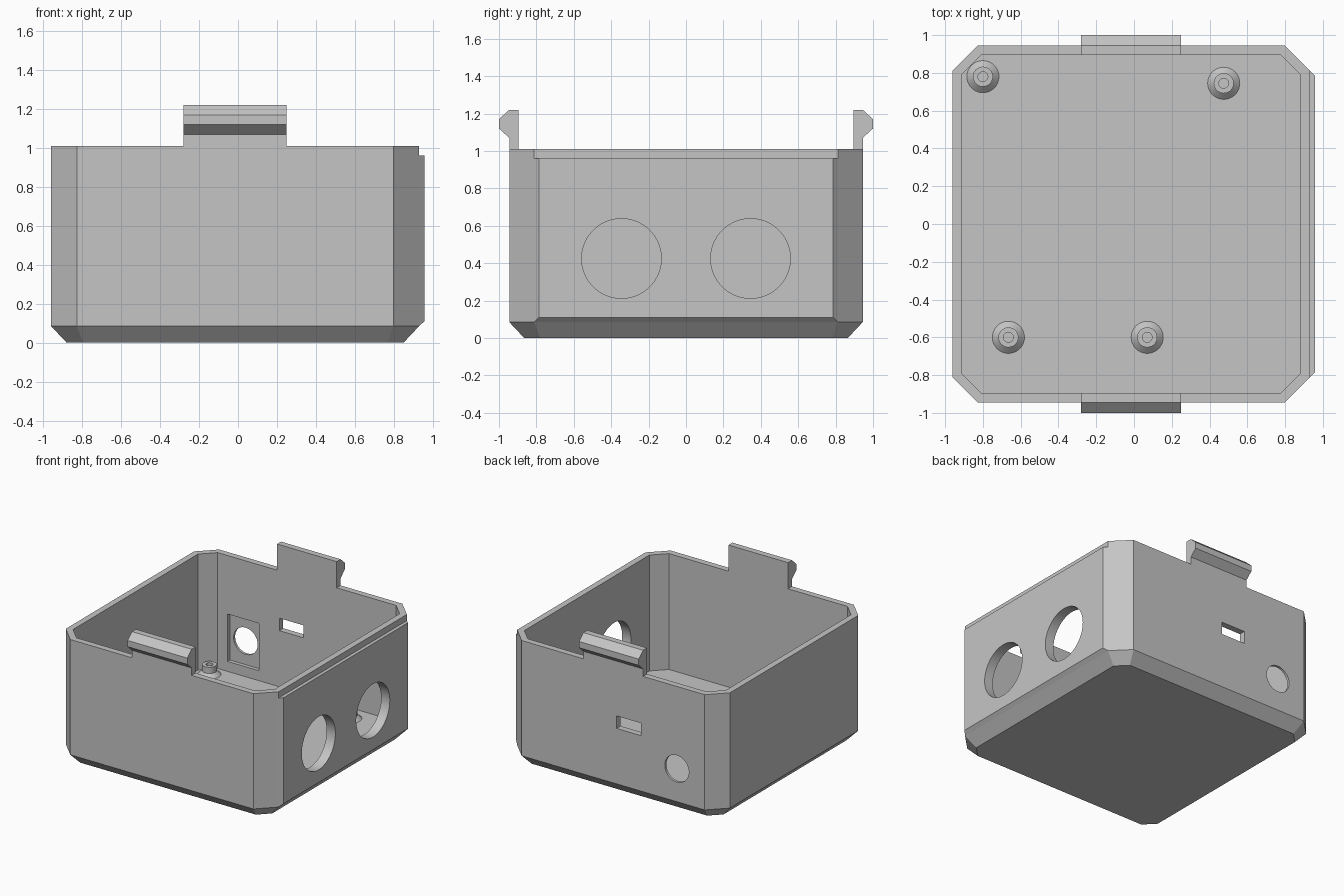
import bpy, bmesh, math
from mathutils import Matrix, Vector

cube = bpy.data.objects.get("Cube")
if cube:
    bpy.data.objects.remove(cube, do_unlink=True)

grey = bpy.data.materials.new("plain_grey")
grey.use_nodes = True
COLOUR = (0.56, 0.56, 0.56, 1)
grey.diffuse_color = COLOUR
grey.node_tree.nodes["Principled BSDF"].inputs["Base Color"].default_value = COLOUR

RIM, FLOOR, SHOULDER = 1.01, 0.08, 0.085


def finish(name, bm):
    bmesh.ops.recalc_face_normals(bm, faces=bm.faces)
    mesh = bpy.data.meshes.new(name)
    bm.to_mesh(mesh)
    bm.free()
    mesh.materials.append(grey)
    obj = bpy.data.objects.new(name, mesh)
    bpy.context.collection.objects.link(obj)
    return obj


def loft(name, rings):
    """Skin closed rings of points and cap both ends."""
    bm = bmesh.new()
    loops = [[bm.verts.new(p) for p in ring] for ring in rings]
    for a, b in zip(loops, loops[1:]):
        for i in range(len(a)):
            j = (i + 1) % len(a)
            bm.faces.new((a[i], a[j], b[j], b[i]))
    bm.faces.new(loops[0])
    bm.faces.new(loops[-1])
    return finish(name, bm)


def octagon(inset, z):
    """Case outline with cut corners, offset evenly inward."""
    l, r, d = -0.96 + inset, 0.93 - inset, 0.945 - inset
    c = 0.132 - inset * (2 - math.sqrt(2))
    return [(l + c, -d, z), (r - c, -d, z), (r, c - d, z), (r, d - c, z),
            (r - c, d, z), (l + c, d, z), (l, d - c, z), (l, c - d, z)]


def block(name, x, y, z):
    return loft(name, [[(x[0], y[0], h), (x[1], y[0], h), (x[1], y[1], h), (x[0], y[1], h)] for h in z])


def cylinder(name, centre, radius, depth, axis):
    bm = bmesh.new()
    turn = Vector((0, 0, 1)).rotation_difference(Vector(axis)).to_matrix().to_4x4()
    bmesh.ops.create_cone(bm, cap_ends=True, segments=64, radius1=radius, radius2=radius,
                          depth=depth, matrix=Matrix.Translation(centre) @ turn)
    return finish(name, bm)


def cut(target, cutters):
    bpy.context.view_layer.objects.active = target
    for c in cutters:
        c.hide_render = True
        mod = target.modifiers.new("cut", "BOOLEAN")
        mod.operation, mod.solver, mod.object = "DIFFERENCE", "EXACT", c
        bpy.ops.object.modifier_apply(modifier=mod.name)


def smooth(obj):
    bpy.ops.object.select_all(action="DESELECT")
    obj.select_set(True)
    bpy.context.view_layer.objects.active = obj
    bpy.ops.object.shade_smooth_by_angle(angle=math.radians(25))


# Open case with bevelled underside, and thicker panel on the +x side
case = loft("case_shell", [octagon(0.08, 0), octagon(0, SHOULDER), octagon(0, RIM)])


def panel_ring(x, half, low):
    return [(x, -half, low), (x, half, low), (x, half, 0.96), (x, -half, 0.96)]


panel = loft("side_panel", [panel_ring(0.91, 0.813, SHOULDER), panel_ring(0.93, 0.813, SHOULDER),
                            panel_ring(0.957, 0.787, 0.11)])

# Openings: cavity, two cable holes, rear slot, rear jack hole with inner pocket
cavity = loft("cavity_cutter", [octagon(0.05, FLOOR), octagon(0.05, 1.2)])
cable_holes = [cylinder("cable_hole_cutter", (0.95, s * 0.345, 0.425), 0.213, 0.3, (1, 0, 0)) for s in (-1, 1)]
slot = block("slot_cutter", (-0.26, -0.045), (0.8, 1.1), (0.53, 0.63))
jack = cylinder("jack_cutter", (-0.58, 0.95, 0.35), 0.107, 0.3, (0, 1, 0))
pocket = block("pocket_cutter", (-0.72, -0.44), (0.8, 0.925), (0.16, 0.54))
cut(case, [cavity, *cable_holes, slot, jack, pocket])
cut(panel, cable_holes)
for c in [cavity, *cable_holes, slot, jack, pocket]:
    bpy.data.objects.remove(c, do_unlink=True)
smooth(case)
smooth(panel)

# Snap clips on the front and back walls
HOOK = [(0.895, RIM), (0.945, RIM), (0.945, 1.07), (1.0, 1.12), (1.0, 1.17), (0.945, 1.22), (0.895, 1.22)]
for name, s in (("front_clip", -1), ("back_clip", 1)):
    loft(name, [[(x, s * y, z) for y, z in HOOK] for x in (-0.28, 0.25)])

# Mounting posts with flared foot and screw hole
POST = [(0, 0.01), (0.026, 0.01), (0.026, 0.08), (0.053, 0.08), (0.053, 0.03), (0.085, 0)]
for i, (x, y) in enumerate([(-0.8, 0.78), (0.475, 0.745), (-0.665, -0.6), (0.07, -0.6)]):
    bm = bmesh.new()
    verts = [bm.verts.new((r, 0, h)) for r, h in POST]
    edges = [bm.edges.new(pair) for pair in zip(verts, verts[1:])]
    bmesh.ops.spin(bm, geom=verts + edges, axis=(0, 0, 1), cent=(0, 0, 0),
                   angle=math.tau, steps=40, use_merge=True)
    bmesh.ops.remove_doubles(bm, verts=bm.verts, dist=0.0001)
    post = finish(f"mounting_post_{i + 1}", bm)
    post.location = (x, y, FLOOR)
    smooth(post)
